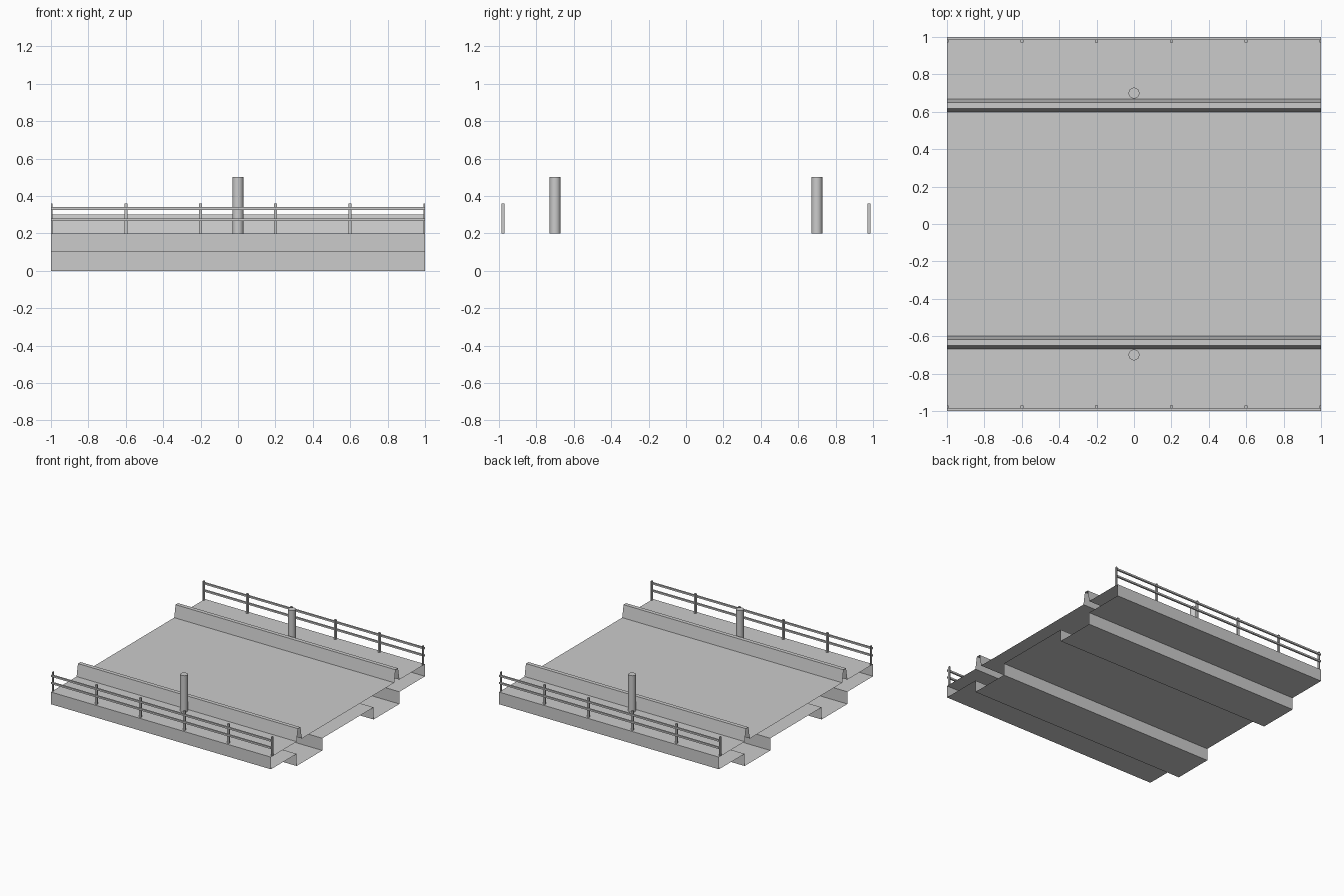
import bpy, bmesh, math

if "Cube" in bpy.data.objects:
    bpy.data.objects.remove(bpy.data.objects["Cube"])


def finish(bm, name):
    mesh = bpy.data.meshes.new(name)
    bm.to_mesh(mesh)
    bm.free()
    obj = bpy.data.objects.new(name, mesh)
    bpy.context.collection.objects.link(obj)
    return obj


def extrude_x(name, profile):
    """Open-ended shell: (y, z) loop, counter-clockwise seen from +x."""
    bm = bmesh.new()
    left = [bm.verts.new((-1, y, z)) for y, z in profile]
    right = [bm.verts.new((1, y, z)) for y, z in profile]
    n = len(profile)
    for i in range(n):
        j = (i + 1) % n
        bm.faces.new((left[i], left[j], right[j], right[i]))
    bmesh.ops.reverse_faces(bm, faces=bm.faces[:])
    return finish(bm, name)


def box(name, x0, x1, y0, y1, z0, z1):
    bm = bmesh.new()
    bmesh.ops.create_cube(bm, size=1)
    for v in bm.verts:
        v.co.x = x0 if v.co.x < 0 else x1
        v.co.y = y0 if v.co.y < 0 else y1
        v.co.z = z0 if v.co.z < 0 else z1
    return finish(bm, name)


# bridge deck: slab with two box beams below and two tapered kerb barriers above
half = [(0.333, 0.1), (0.333, 0), (0.667, 0), (0.667, 0.1), (1, 0.1), (1, 0.2),
        (0.667, 0.2), (0.65, 0.3), (0.617, 0.3), (0.6, 0.2)]
extrude_x("bridge_deck", half + [(-y, z) for y, z in reversed(half)])

for side, label in ((-1, "front"), (1, "back")):
    # railing bars on the outer edge, open at the ends
    y0, y1 = sorted((side * 0.986, side * 1.0))
    for z, level in ((0.266, "lower"), (0.326, "upper")):
        extrude_x(f"{label}_{level}_rail",
                  [(y0, z), (y1, z), (y1, z + 0.014), (y0, z + 0.014)])
    # railing posts; the end ones are half width, cut flush with the deck
    y0, y1 = sorted((side * 0.97, side * 0.986))
    for i in range(6):
        x = -1 + 0.4 * i
        box(f"{label}_post_{i + 1}", max(x - 0.008, -1), min(x + 0.008, 1),
            y0, y1, 0.2, 0.36)
    # round bollard on the walkway
    bpy.ops.mesh.primitive_cylinder_add(vertices=32, radius=0.029, depth=0.3,
                                        location=(0, side * 0.7, 0.35))
    bpy.context.object.name = f"{label}_bollard"
    bpy.ops.object.shade_smooth_by_angle(angle=math.radians(30))
